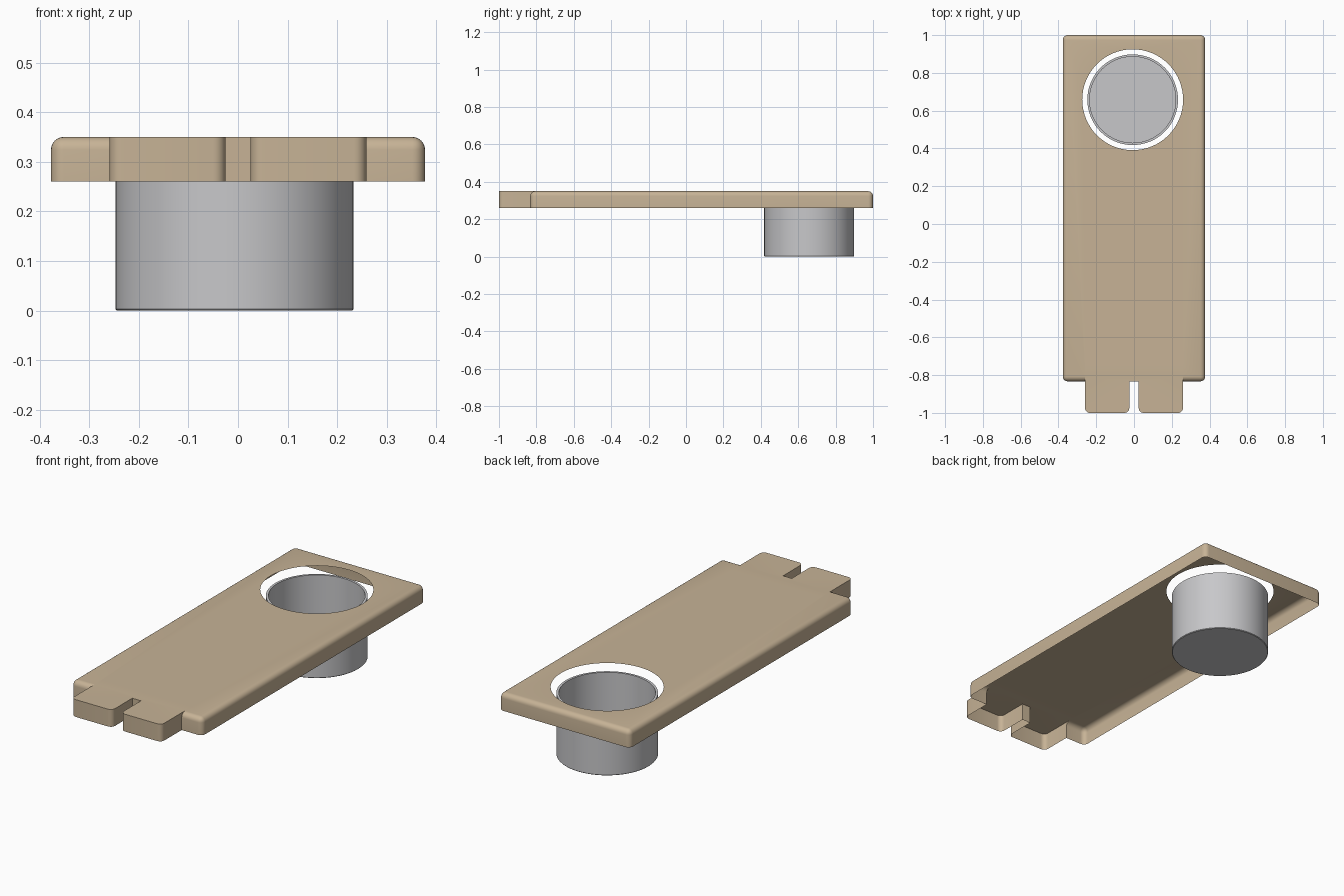
import bpy, bmesh, math
from mathutils import Vector

if "Cube" in bpy.data.objects:
    bpy.data.objects.remove(bpy.data.objects["Cube"])

BOTTOM, TOP = 0.26, 0.35
HALF_W, FRONT, BACK = 0.377, -0.833, 1.0
HOLE = Vector((-0.007, 0.658))
HOLE_R = 0.267
FILLET = 0.026


def material(name, rgb):
    mat = bpy.data.materials.new(name)
    mat.use_nodes = True
    mat.diffuse_color = (*rgb, 1)
    mat.node_tree.nodes["Principled BSDF"].inputs["Base Color"].default_value = (*rgb, 1)
    return mat


def add_object(name, bm, mat):
    bmesh.ops.recalc_face_normals(bm, faces=bm.faces)
    mesh = bpy.data.meshes.new(name)
    bm.to_mesh(mesh)
    bm.free()
    mesh.materials.append(mat)
    obj = bpy.data.objects.new(name, mesh)
    bpy.context.collection.objects.link(obj)
    return obj


def prism(outline, low, high):
    bm = bmesh.new()
    face = bm.faces.new([bm.verts.new((x, y, low)) for x, y in outline])
    new = bmesh.ops.extrude_face_region(bm, geom=[face])["geom"]
    bmesh.ops.translate(bm, vec=(0, 0, high - low),
                        verts=[v for v in new if isinstance(v, bmesh.types.BMVert)])
    return bm


def bevel(bm, rule, size):
    edges = [e for e in bm.edges if rule(*[v.co for v in e.verts])]
    bmesh.ops.bevel(bm, geom=edges, offset=size, segments=6, profile=0.5, affect='EDGES')


def upright(a, b):
    return abs(a.z - b.z) > 0.05


def smooth(obj):
    bpy.ops.object.select_all(action='DESELECT')
    obj.select_set(True)
    bpy.context.view_layer.objects.active = obj
    bpy.ops.object.shade_smooth_by_angle(angle=math.radians(35))


tan = material("tan", (0.57, 0.45, 0.305))
grey = material("light grey", (0.575, 0.575, 0.59))

# Plate body with rounded upright corners and top rim
bm = prism([(-HALF_W, FRONT), (HALF_W, FRONT), (HALF_W, BACK), (-HALF_W, BACK)], BOTTOM, TOP)
bevel(bm, lambda a, b: upright(a, b) or min(a.z, b.z) > TOP - 0.01, FILLET)
plate = add_object("plate", bm, tan)

# Two front tabs separated by a slot
side, slot, root = 0.259, 0.025, FRONT - 0.001
right_half = [(slot, root), (slot, -1), (side, -1), (side, -0.75)]
outline = right_half + [(-x, y) for x, y in reversed(right_half)]
bm = prism(outline, BOTTOM, TOP)
bevel(bm, lambda a, b: upright(a, b) and max(a.y, b.y) < -0.99, 0.025)
tabs = add_object("tabs_helper", bm, tan)

# Round opening
bm = prism([(HOLE.x + HOLE_R * math.cos(i * math.tau / 64),
             HOLE.y + HOLE_R * math.sin(i * math.tau / 64)) for i in range(64)], 0.1, 0.5)
opening = add_object("opening_helper", bm, tan)

for helper, operation in ((tabs, 'UNION'), (opening, 'DIFFERENCE')):
    mod = plate.modifiers.new(operation.title(), 'BOOLEAN')
    mod.object, mod.operation, mod.solver = helper, operation, 'EXACT'
graph = bpy.context.evaluated_depsgraph_get()
shell = bpy.data.meshes.new_from_object(plate.evaluated_get(graph))
plate.modifiers.clear()
plate.data = shell
for helper in (tabs, opening):
    bpy.data.objects.remove(helper)

# Leave a thin shell: drop the underside and the wall of the opening
bm = bmesh.new()
bm.from_mesh(shell)
unwanted = []
for f in bm.faces:
    c = f.calc_center_median()
    underside = f.normal.z < -0.9
    hole_wall = abs(f.normal.z) < 0.1 and (c.xy - HOLE).length < HOLE_R + 0.005
    if underside or hole_wall:
        unwanted.append(f)
bmesh.ops.delete(bm, geom=unwanted, context='FACES')
bm.to_mesh(shell)
bm.free()
smooth(plate)

# Cup hanging in the opening: turned profile of (radius, height)
profile = [(0, 0), (0.237, 0), (0.24, 0.003), (0.24, 0.32),
           (0.228, 0.32), (0.228, 0.012), (0, 0.012)]
bm = bmesh.new()
points = [bm.verts.new((HOLE.x + r, HOLE.y, z)) for r, z in profile]
edges = [bm.edges.new(pair) for pair in zip(points, points[1:])]
bmesh.ops.spin(bm, geom=points + edges, cent=(HOLE.x, HOLE.y, 0), axis=(0, 0, 1),
               angle=math.tau, steps=64)
bmesh.ops.remove_doubles(bm, verts=bm.verts, dist=0.0001)
smooth(add_object("cup", bm, grey))
